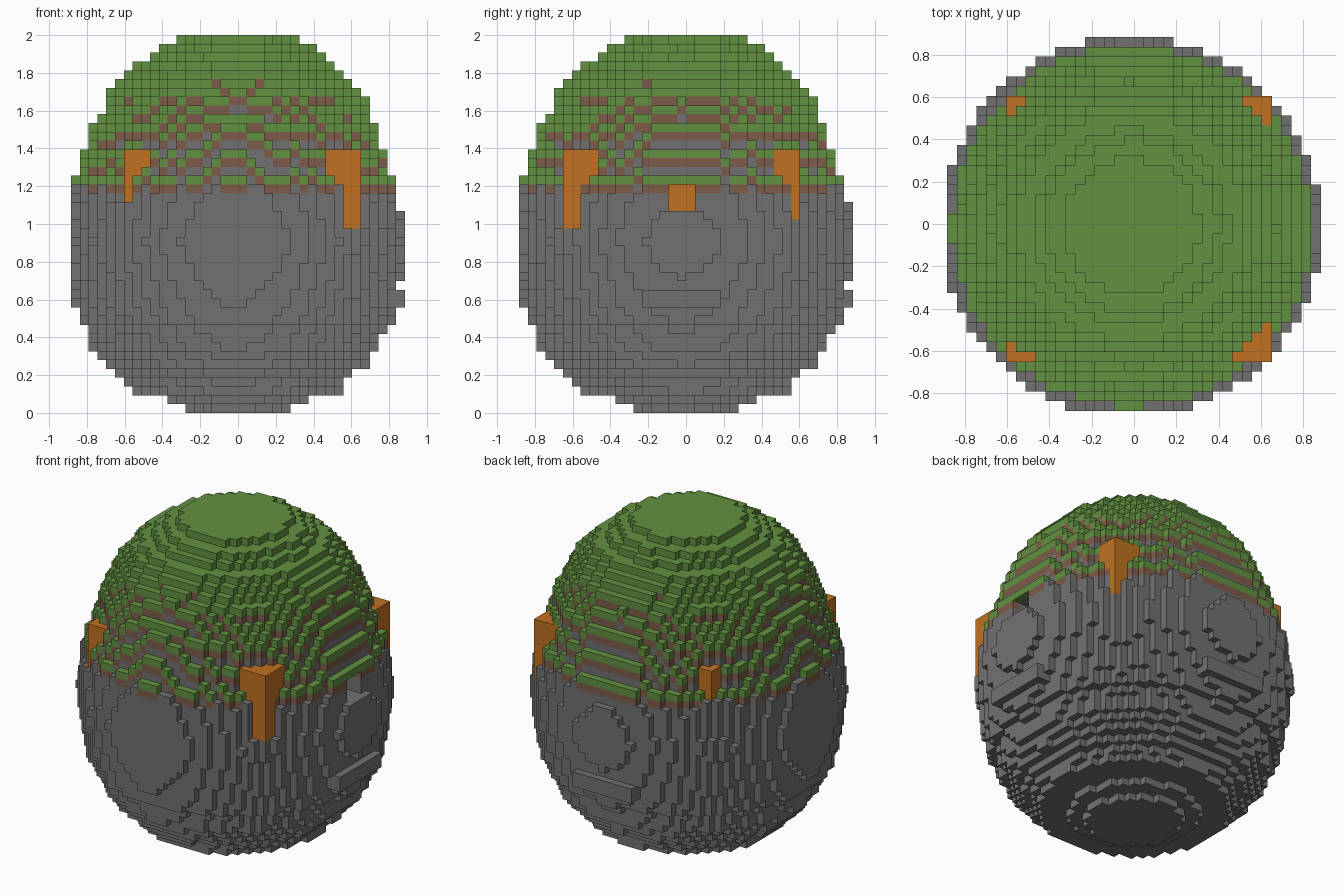
import bpy
import bmesh
import math

cube = bpy.data.objects.get("Cube")
if cube:
    bpy.data.objects.remove(cube, do_unlink=True)

CELL = 2 / 43
LAYERS = 43
HALF = 19
OFFSET = -0.25      # the round body leans slightly to -x and -y
TURF_FROM = 26      # columns topping out below this stay bare stone

# Radius of the body by layer, in cells
PROFILE = [(0, 5.9), (1, 7.9), (2, 11.9), (3, 12.5), (5, 14.8), (7, 16.3),
           (9, 16.8), (10, 17.8), (12, 18.3), (15, 18.76), (19, 19.3),
           (24, 18.7), (26, 18.3), (27, 17.6), (29, 17.3), (30, 16.7),
           (32, 16.3), (33, 15.7), (36, 14.3), (39, 11.7), (40, 9.9),
           (41, 8.8), (42, 6.9)]

COLOURS = {
    "stone": (0.171, 0.165, 0.168),
    "soil": (0.205, 0.107, 0.069),
    "turf": (0.122, 0.283, 0.053),
    "orange": (0.533, 0.165, 0.015),
}
NAMES = {"stone": "stone_body", "soil": "soil_layer",
         "turf": "turf_layer", "orange": "corner_posts"}


def radius(layer):
    for (a, ra), (b, rb) in zip(PROFILE, PROFILE[1:]):
        if a <= layer <= b:
            return ra + (rb - ra) * (layer - a) / (b - a)
    return 0


def box(xs, ys, zs):
    return [(x, y, z) for x in range(*xs) for y in range(*ys) for z in range(*zs)]


def span(side, inner, outer):
    return (inner, outer) if side > 0 else (-outer, -inner)


cells = {}

# Round body: stone columns capped by turf over one layer of soil
for x in range(-HALF, HALF):
    for y in range(-HALF, HALF):
        reach = math.hypot(x + 0.5 - OFFSET, y + 0.5 - OFFSET)
        column = [z for z in range(LAYERS) if reach <= radius(z)]
        for z in column:
            cells[x, y, z] = "stone"
        if column and column[-1] >= TURF_FROM:
            cells[x, y, column[-1]] = "turf"
            cells[x, y, column[-1] - 1] = "soil"

# Low ledges on the +x and +y sides
for x, y, z in box((18, 19), (-5, 4), (12, 14)):
    cells[x, y, z] = "stone"
    cells[y, x, z] = "stone"

# Square doorway in the +x side with an orange back wall
for c in box((14, 19), (-2, 1), (23, 26)):
    cells.pop(c, None)
for c in box((13, 14), (-2, 1), (23, 26)):
    cells[c] = "orange"

# Four corner posts: wide head over a slim leg
for sx in (-1, 1):
    for sy in (-1, 1):
        ox = 14 if sx > 0 else 13
        oy = 13 if sy > 0 else 14
        foot = 21 if sx > 0 and sy < 0 else 22
        head = box(span(sx, 10, ox), span(sy, 10, oy), (26, 30))
        leg = box(span(sx, 12, ox), span(sy, 12, oy), (foot, 26))
        for c in head + leg:
            cells[c] = "orange"


def material(name, rgb):
    mat = bpy.data.materials.new(name)
    mat.use_nodes = True
    mat.diffuse_color = (*rgb, 1)
    for node in mat.node_tree.nodes:
        if node.type == "BSDF_PRINCIPLED":
            node.inputs["Base Color"].default_value = (*rgb, 1)
            node.inputs["Roughness"].default_value = 0.9
    return mat


def build(kind):
    """Mesh only the exposed cell sides of one kind."""
    bm = bmesh.new()
    verts = {}

    def corner(p):
        if p not in verts:
            verts[p] = bm.verts.new([v * CELL for v in p])
        return verts[p]

    for cell, cell_kind in cells.items():
        if cell_kind != kind:
            continue
        for axis in range(3):
            u, v = (axis + 1) % 3, (axis + 2) % 3
            for step in (0, 1):
                beside = list(cell)
                beside[axis] += 2 * step - 1
                if tuple(beside) in cells:
                    continue
                ring = []
                for du, dv in ((0, 0), (1, 0), (1, 1), (0, 1)):
                    p = list(cell)
                    p[axis] += step
                    p[u] += du
                    p[v] += dv
                    ring.append(corner(tuple(p)))
                bm.faces.new(ring if step else ring[::-1])
    mesh = bpy.data.meshes.new(NAMES[kind])
    bm.to_mesh(mesh)
    bm.free()
    mesh.materials.append(material(kind, COLOURS[kind]))
    bpy.context.collection.objects.link(bpy.data.objects.new(NAMES[kind], mesh))


for kind in COLOURS:
    build(kind)
